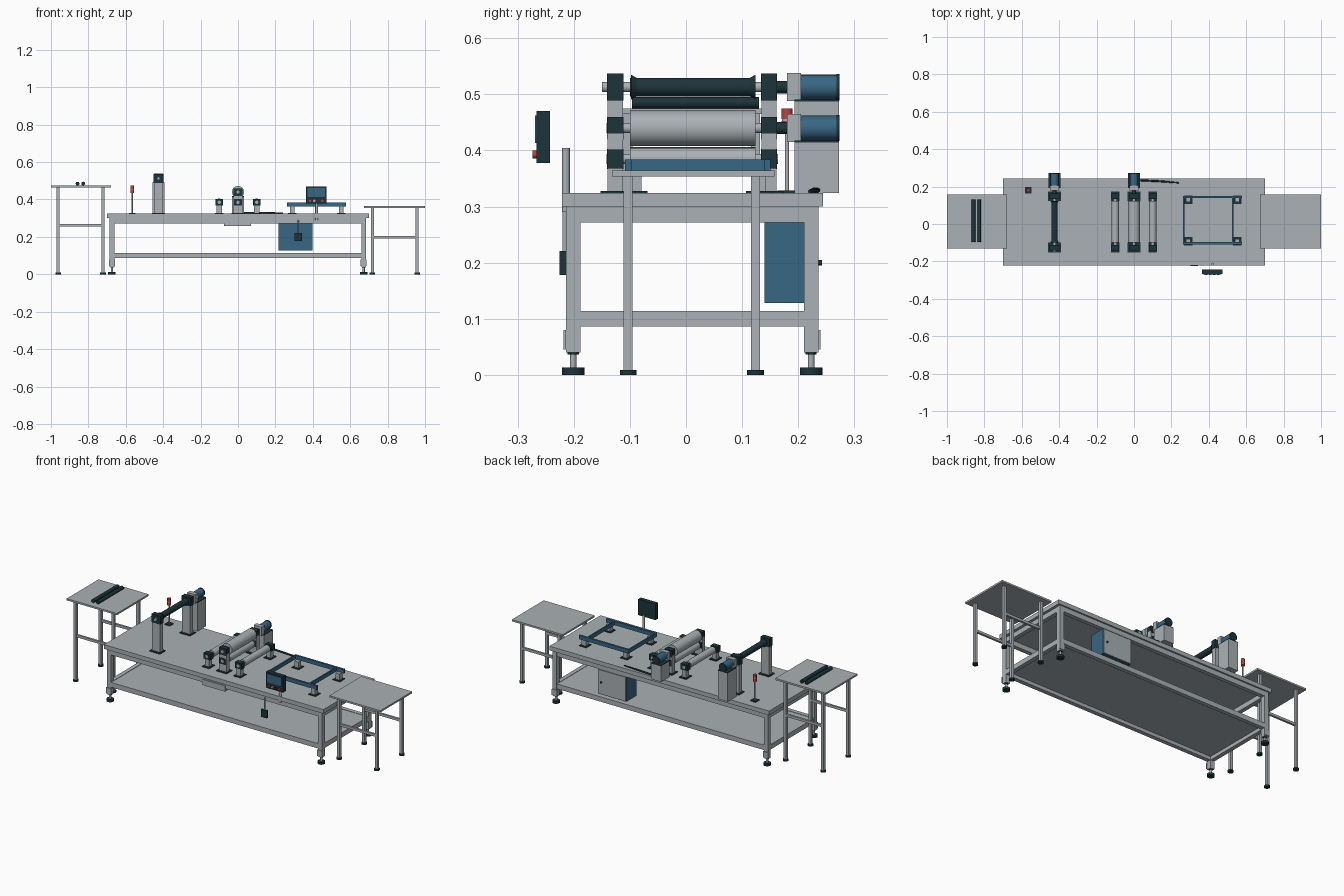
import bpy, math
from mathutils import Vector


def material(name, rgb):
    m = bpy.data.materials.new(name)
    m.diffuse_color = (*rgb, 1)
    return m


GREY = material("light grey metal", (0.40, 0.44, 0.46))
BLUE = material("steel blue", (0.04, 0.135, 0.23))
DARK = material("dark slate", (0.012, 0.034, 0.042))
RED = material("signal red", (0.50, 0.055, 0.055))


def box(name, mat, x, y, z):
    """Box given by its (min, max) extents."""
    bpy.ops.mesh.primitive_cube_add(size=1)
    o = bpy.context.object
    o.name = name
    for v in o.data.vertices:
        v.co = [r[0] if c < 0 else r[1] for c, r in zip(v.co, (x, y, z))]
    o.data.materials.append(mat)
    return o


def rod(name, mat, a, b, r, r2=None, n=24):
    """Cylinder or cone running from point a to point b."""
    a, b = Vector(a), Vector(b)
    bpy.ops.mesh.primitive_cone_add(vertices=n, radius1=r, radius2=r if r2 is None else r2,
                                    depth=(b - a).length)
    o = bpy.context.object
    o.name = name
    o.rotation_euler = (b - a).to_track_quat('Z', 'Y').to_euler()
    o.location = (a + b) / 2
    o.data.materials.append(mat)
    bpy.ops.object.shade_smooth_by_angle(angle=math.radians(35))
    return o


def around(c, h):
    return (c - h, c + h)


# Main bench: top, shelf, legs and rails
box("bench_top", GREY, (-0.70, 0.70), (-0.221, 0.244), (0.30, 0.324))
box("bench_shelf", GREY, (-0.67, 0.67), (-0.20, 0.224), (0.106, 0.112))
for x in (-0.674, 0.672):
    for y, s in ((-0.201, -1), (0.223, 1)):
        box("bench_leg", GREY, around(x, 0.013), around(y, 0.013), (0.04, 0.30))
        box("leg_bracket", GREY, around(x, 0.016), around(y + s * 0.015, 0.002), (0.045, 0.08))
        rod("foot_stem", GREY, (x, y, 0.012), (x, y, 0.042), 0.006)
        rod("foot_nut", DARK, (x, y, 0.036), (x, y, 0.041), 0.010, n=6)
        rod("foot_pad", DARK, (x, y, 0), (x, y, 0.013), 0.020)
for z in ((0.272, 0.30), (0.086, 0.114)):
    for y in (-0.201, 0.223):
        box("long_rail", GREY, (-0.662, 0.660), around(y, 0.012), z)
    for x in (-0.674, 0.672):
        box("short_rail", GREY, around(x, 0.012), (-0.189, 0.211), z)
box("front_drawer", GREY, (-0.075, 0.07), (-0.217, -0.19), (0.257, 0.29))


# Side tables
def side_table(x0, x1, legs, top, rail):
    box("side_table_top", GREY, (x0, x1), (-0.132, 0.158), (top - 0.010, top))
    for y in (-0.103, 0.124):
        for x in legs:
            box("side_table_leg", GREY, around(x, 0.008), around(y, 0.008), (0.006, top - 0.010))
            rod("side_table_foot", DARK, (x, y, 0), (x, y, 0.009), 0.015)
        box("side_table_rail", GREY, legs, around(y, 0.006), around(rail, 0.007))


side_table(-1.0, -0.68, (-0.962, -0.722), 0.475, 0.263)
side_table(0.675, 1.0, (0.718, 0.958), 0.364, 0.199)

# Spare shafts lying on the left table
for x in (-0.858, -0.828):
    rod("spare_rod", DARK, (x, -0.096, 0.485), (x, 0.13, 0.485), 0.010)


# Roller supports
BEARINGS = (-0.126, 0.148)


def posts(x, w, top):
    for y in BEARINGS:
        box("roller_post", GREY, around(x, w), around(y, 0.0135), (0.327, top))
        box("post_base", DARK, around(x, w + 0.009), around(y, 0.026), (0.324, 0.328))


def roller(x, z, r, mat, half, front=-0.142):
    rod("roller", mat, (x, -0.100, z), (x, 0.124, z), r, n=40)
    rod("roller_shaft", GREY, (x, front, z), (x, 0.164, z), 0.009)
    for y in BEARINGS:
        box("bearing_block", DARK, around(x, half), around(y, 0.0145), around(z, half - 0.004))


def motor(x, z):
    box("motor_pedestal", GREY, around(x, 0.031), (0.193, 0.273), (0.324, z - 0.026))
    box("motor_plate", DARK, around(x, 0.031), (0.193, 0.273), (z - 0.026, z - 0.022))
    rod("motor_coupling", DARK, (x, 0.160, z), (x, 0.182, z), 0.011)
    box("gearbox", GREY, around(x, 0.025), (0.180, 0.205), around(z, 0.025))
    rod("motor_body", BLUE, (x, 0.205, z), (x, 0.268, z), 0.022, n=32)
    rod("motor_cap", DARK, (x, 0.268, z), (x, 0.274, z), 0.0235, n=32)


# Tall driven roller on the left
posts(-0.425, 0.025, 0.49)
roller(-0.425, 0.513, 0.0165, DARK, 0.028, front=-0.150)
for a, b in ((-0.098, -0.088), (0.124, 0.114)):
    rod("roller_flange", DARK, (-0.425, a, 0.513), (-0.425, b, 0.513), 0.022, 0.0165)
motor(-0.425, 0.513)

# Stacked driven rollers in the centre, with a guide roller either side
posts(0, 0.025, 0.43)
roller(0, 0.440, 0.032, GREY, 0.024)
roller(0, 0.385, 0.0215, GREY, 0.022)
motor(0, 0.440)
for x in (-0.1, 0.1):
    posts(x, 0.014, 0.37)
    roller(x, 0.385, 0.020, GREY, 0.021)

# Rectangular blue frame on short posts
for y in (-0.103, 0.145):
    box("frame_long_bar", BLUE, (0.262, 0.578), around(y, 0.006), (0.362, 0.384))
for x in (0.265, 0.527):
    box("frame_cross_bar", BLUE, around(x, 0.004), (-0.103, 0.145), (0.362, 0.384))
for x in (0.29, 0.552):
    for y in (-0.092, 0.130):
        box("frame_post", GREY, around(x, 0.013), around(y, 0.013), (0.326, 0.363))
        box("frame_post_base", DARK, around(x, 0.023), around(y, 0.023), (0.324, 0.328))

# Operator panel
box("panel_housing", DARK, (0.364, 0.474), (-0.266, -0.242), (0.378, 0.470))
box("panel_screen", BLUE, (0.372, 0.466), (-0.269, -0.266), (0.413, 0.462))
for i, m in enumerate((RED, GREY, DARK, RED)):
    x = 0.385 + i * 0.022
    rod("panel_button", m, (x, -0.266, 0.393), (x, -0.274, 0.393), 0.007, n=16)
rod("panel_post", GREY, (0.42, -0.214, 0.29), (0.42, -0.214, 0.404), 0.007)

# Hanging switch box at the front
box("switch_box", DARK, (0.303, 0.341), (-0.225, -0.213), (0.178, 0.221))
rod("switch_stem", GREY, (0.322, -0.216, 0.221), (0.322, -0.216, 0.29), 0.004, n=12)

# Electrical cabinet under the bench
box("cabinet_body", BLUE, (0.217, 0.398), (0.14, 0.232), (0.128, 0.272))
box("cabinet_door", GREY, (0.219, 0.396), (0.232, 0.236), (0.131, 0.269))
rod("cabinet_lock", DARK, (0.375, 0.236, 0.2), (0.375, 0.242, 0.2), 0.005, n=12)

# Warning lamp
box("lamp_base", DARK, around(-0.565, 0.017), around(0.18, 0.017), (0.324, 0.329))
rod("lamp_pole", GREY, (-0.565, 0.18, 0.329), (-0.565, 0.18, 0.436), 0.004, n=12)
for z0, z1 in ((0.436, 0.453), (0.456, 0.475)):
    rod("lamp_light", RED, (-0.565, 0.18, z0), (-0.565, 0.18, z1), 0.010)
rod("lamp_ring", GREY, (-0.565, 0.18, 0.453), (-0.565, 0.18, 0.456), 0.009)

# Cable lying on the bench top
rod("cable", DARK, (0.03, 0.234, 0.329), (0.15, 0.228, 0.329), 0.005, n=12)
rod("cable_end", DARK, (0.15, 0.228, 0.329), (0.24, 0.220, 0.327), 0.005, 0.003, n=12)
